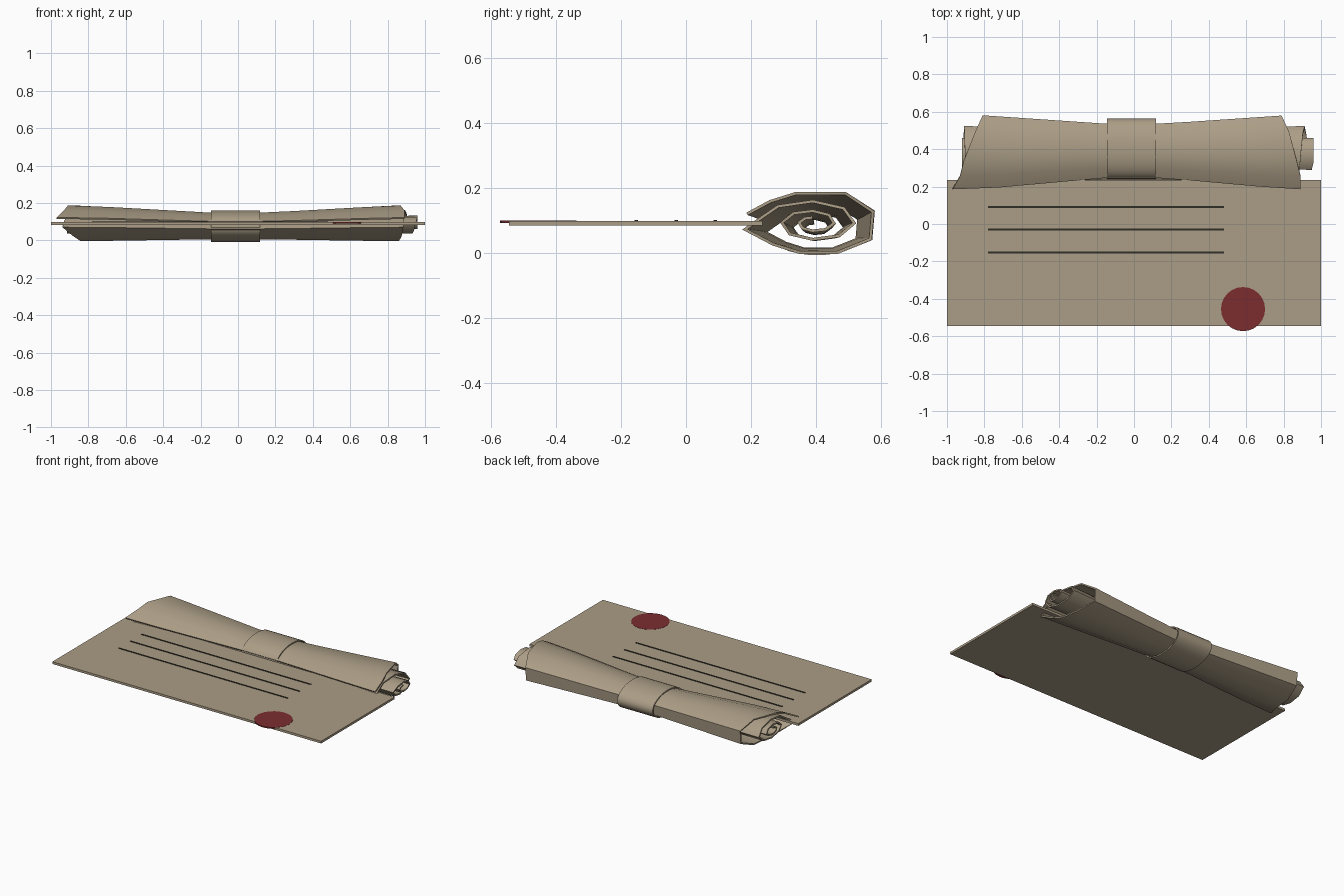
import bpy, bmesh, math

if "Cube" in bpy.data.objects:
    bpy.data.objects.remove(bpy.data.objects["Cube"])


def material(name, rgb):
    m = bpy.data.materials.new(name)
    m.diffuse_color = (*rgb, 1)
    m.use_nodes = True
    m.node_tree.nodes["Principled BSDF"].inputs["Base Color"].default_value = m.diffuse_color
    return m


TAN = material("parchment", (0.41, 0.34, 0.24))
INK = material("dark ink", (0.03, 0.026, 0.02))
RED = material("wax red", (0.20, 0.027, 0.03))


def finish(bm, name, mat, smooth=None):
    bmesh.ops.recalc_face_normals(bm, faces=bm.faces)
    me = bpy.data.meshes.new(name)
    bm.to_mesh(me)
    bm.free()
    ob = bpy.data.objects.new(name, me)
    bpy.context.collection.objects.link(ob)
    me.materials.append(mat)
    if smooth:
        bpy.ops.object.select_all(action='DESELECT')
        ob.select_set(True)
        bpy.context.view_layer.objects.active = ob
        bpy.ops.object.shade_smooth_by_angle(angle=math.radians(smooth))
    return ob


def box(name, lo, hi, mat):
    bm = bmesh.new()
    bmesh.ops.create_cube(bm, size=1)
    for v in bm.verts:
        for i in range(3):
            v.co[i] = lo[i] if v.co[i] < 0 else hi[i]
    return finish(bm, name, mat)


def solid_strip(name, rows, mat, thickness, smooth, closed=False):
    """Thick surface lofted through rows of points."""
    bm = bmesh.new()
    grid = [[bm.verts.new(p) for p in r] for r in rows]
    n = len(grid)
    for i in range(n if closed else n - 1):
        a, b = grid[i], grid[(i + 1) % n]
        for j in range(len(a) - 1):
            bm.faces.new((a[j], b[j], b[j + 1], a[j + 1]))
    # inner skin is offset along the averaged normals, then the rims are joined
    bm.normal_update()
    bmesh.ops.solidify(bm, geom=bm.faces[:], thickness=thickness)
    return finish(bm, name, mat, smooth)


# Flat written sheet with three ink lines and a wax seal on its front edge
box("flat_sheet", (-1, -0.545, 0.083), (1, 0.235, 0.098), TAN)
for k, y in enumerate((0.09, -0.03, -0.153)):
    box(f"ink_line_{k + 1}", (-0.78, y - 0.005, 0.096), (0.48, y + 0.005, 0.101), INK)

bm = bmesh.new()
bmesh.ops.create_cone(bm, cap_ends=True, segments=24, radius1=0.118, radius2=0.118, depth=0.008)
bmesh.ops.translate(bm, verts=bm.verts, vec=(0.583, -0.455, 0.0952))
finish(bm, "wax_seal", RED)

# Rolled sheet: outer turn as (y, z, left end, right end), then an inward spiral
CY, CZ = 0.39, 0.0915
spiral = [
    (0.190, 0.115, -0.97, 0.89), (0.260, 0.153, -0.93, 0.89),
    (0.340, 0.178, -0.91, 0.87), (0.490, 0.177, -0.85, 0.83),
    (0.573, 0.125, -0.81, 0.79), (0.566, 0.045, -0.81, 0.79),
    (0.465, 0.005, -0.83, 0.84), (0.350, 0.005, -0.84, 0.86),
    (0.270, 0.030, -0.88, 0.875), (0.190, 0.072, -0.94, 0.885),
    (0.225, 0.097, -0.93, 0.885),
]
STEPS = 18
for i in range(1, STEPS + 1):
    t = i / STEPS
    ang = math.pi - 2 * math.pi * i / 8
    shrink = (1 - t) ** 1.3
    a, b = 0.028 + 0.13 * shrink, 0.012 + 0.058 * shrink
    reach = min(1, t * 2)
    spiral.append((CY + a * math.cos(ang), CZ + b * math.sin(ang),
                   -0.90 - 0.02 * reach, 0.875 + 0.085 * reach))

rows = []
for y, z, left, right in spiral:
    row = []
    xs = [left, left * 0.75, left * 0.5, -0.3, -0.15, 0.12, 0.3, right * 0.5, right * 0.75, right]
    for x in xs:
        # narrow waist at the band, flaring to both ends
        f = min(1, max(0, (abs(x) - 0.15) / 0.68))
        s = 0.72 + 0.28 * f
        row.append((x, CY + 0.005 * (1 - f) + (y - CY) * s,
                    0.0775 + 0.014 * f + (z - CZ) * s))
    rows.append(row)
solid_strip("rolled_scroll", rows, TAN, 0.009, 50)

# Band holding the roll closed
ring = []
for i in range(32):
    t = -2 * math.pi * i / 32
    y, z = 0.4025 + 0.1525 * math.cos(t), 0.076 + 0.076 * math.sin(t)
    ring.append([(-0.145, y, z), (0.118, y, z)])
solid_strip("scroll_band", ring, TAN, 0.008, 40, closed=True)
